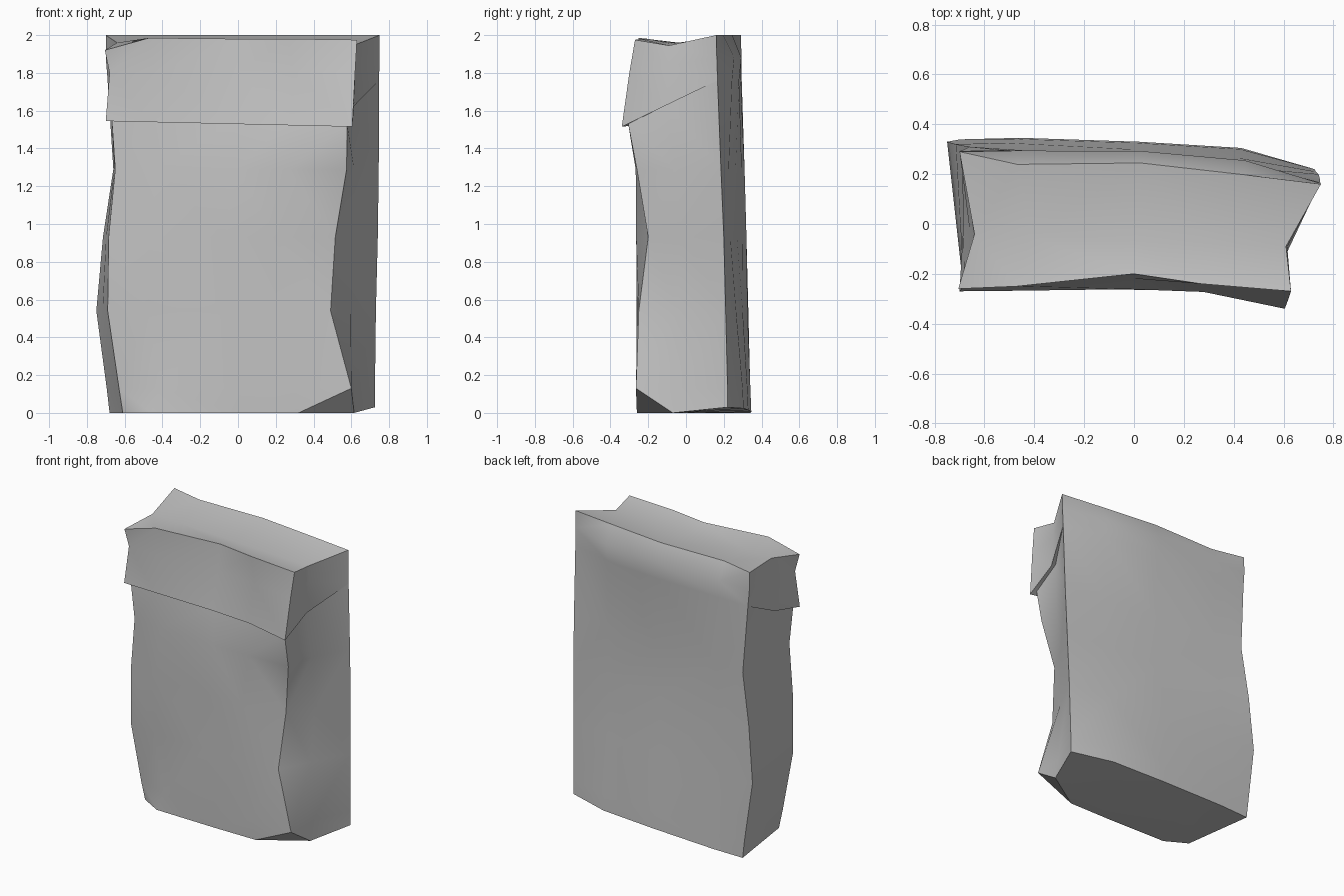
import bpy
import bmesh
import math
from mathutils import Vector

if "Cube" in bpy.data.objects:
    bpy.data.objects.remove(bpy.data.objects["Cube"], do_unlink=True)

GREY = (0.55, 0.55, 0.55, 1)
grey = bpy.data.materials.new("warm_grey")
grey.use_nodes = True
grey.diffuse_color = GREY
grey.node_tree.nodes["Principled BSDF"].inputs["Base Color"].default_value = GREY

FRONT = (0.18, 0.52, 0.75)   # column positions, left to right across the front
BACK = (0.21, 0.5, 0.84)     # column positions, right to left across the back
BACK_SIDE = range(6, 11)     # ring points along the back
HOLLOW = 0.615               # the right side is dented in to this width


def ring(fl, fr, br, bl, front=(0, 0, 0), back=(0, 0, 0), moved=None):
    """Twelve points around: front edge, right middle, back edge, left middle."""
    fl, fr, br, bl = map(Vector, (fl, fr, br, bl))
    points = [fl] + [fl.lerp(fr, t) + Vector((0, d, 0)) for t, d in zip(FRONT, front)]
    points += [fr, fr.lerp(br, 0.45), br]
    points += [br.lerp(bl, t) + Vector((0, d, 0)) for t, d in zip(BACK, back)]
    points += [bl, bl.lerp(fl, 0.55)]
    points[5].x = min(points[5].x, HOLLOW)
    for index, point in (moved or {}).items():
        points[index] = Vector(point)
    return points


def inside(points, rise):
    """The same ring drawn in at the front and sides, with the back kept in place."""
    return [p.copy() if i in BACK_SIDE else Vector((p.x * 0.955, p.y * 0.9, p.z + rise))
            for i, p in enumerate(points)]


def cap(bm, verts):
    """Close a ring with two strips that meet on the line between the side middles."""
    front, back = verts[:5], verts[6:11][::-1]
    left, right = verts[11], verts[5]
    middle = [bm.verts.new(left.co.lerp(right.co, t)) for t in FRONT]
    for edge in (front, back):
        bm.faces.new((left, edge[0], edge[1], middle[0]))
        bm.faces.new((middle[0], edge[1], edge[2], middle[1]))
        bm.faces.new((middle[1], edge[2], edge[3], middle[2]))
        bm.faces.new((middle[2], edge[3], edge[4], right))


def loft(name, rings, cap_row, open_back=False):
    bm = bmesh.new()
    rows = [[bm.verts.new(p) for p in r] for r in rings]
    for low, high in zip(rows, rows[1:]):
        for i in range(len(low)):
            j = (i + 1) % len(low)
            if not (open_back and i in BACK_SIDE and j in BACK_SIDE):
                bm.faces.new((low[i], low[j], high[j], high[i]))
    cap(bm, rows[cap_row])
    bmesh.ops.remove_doubles(bm, verts=bm.verts, dist=0.0005)
    bmesh.ops.triangulate(bm, faces=bm.faces, quad_method="SHORT_EDGE")
    bmesh.ops.recalc_face_normals(bm, faces=bm.faces)
    mesh = bpy.data.meshes.new(name)
    bm.to_mesh(mesh)
    bm.free()
    mesh.materials.append(grey)
    obj = bpy.data.objects.new(name, mesh)
    bpy.context.collection.objects.link(obj)
    bpy.ops.object.select_all(action="DESELECT")
    obj.select_set(True)
    bpy.context.view_layer.objects.active = obj
    bpy.ops.object.shade_smooth_by_angle(angle=math.radians(35))


# Flap rings: folded top that overhangs the front and slopes up along both sides
hem = ring((-0.7, -0.27, 1.545), (0.605, -0.34, 1.515), (0.747, 0.167, 1.76), (-0.69, 0.295, 1.76),
           front=(0.015, 0.045, 0.05), back=(0.05, 0.05, 0.015), moved={11: (-0.685, -0.01, 1.61)})
fold = ring((-0.68, -0.245, 1.8), (0.62, -0.3, 1.8), (0.749, 0.163, 1.88), (-0.7, 0.293, 1.88),
            front=(0.005, 0.055, 0.045), back=(0.065, 0.065, 0.022), moved={11: (-0.66, -0.02, 1.82)})
rim = ring((-0.705, -0.26, 1.92), (0.63, -0.27, 1.975), (0.75, 0.16, 2), (-0.7, 0.29, 2),
           back=(0.01, 0.02, -0.03),
           moved={1: (-0.47, -0.25, 1.985), 2: (0, -0.2, 1.98), 3: (0.27, -0.24, 1.98),
                  5: (0.61, -0.09, 1.945), 11: (-0.64, -0.04, 1.96)})

# Body: worn block, hollow across the back, with a chipped front corner at the foot
chip = (0.32, -0.26, 0)
body = [ring((-0.61, -0.165, 0), chip, (0.725, 0.22, 0.03), (-0.68, 0.34, 0), back=(0.06, 0.05, 0.025),
             moved={1: (-0.46, -0.25, 0), 2: (0, -0.26, 0), 3: chip, 5: (0.615, -0.07, 0)})]
sections = [
    (0.13, (-0.63, -0.18), (0.6, -0.265), (0.725, 0.22), (-0.695, 0.34),
     (-0.05, -0.04, -0.02), (0.055, 0.045, 0.02)),
    (0.54, (-0.69, -0.21), (0.49, -0.25), (0.73, 0.21), (-0.75, 0.33),
     (-0.04, -0.03, -0.02), (0.03, 0.03, 0.015)),
    (0.93, (-0.685, -0.215), (0.515, -0.2), (0.74, 0.2), (-0.715, 0.32),
     (-0.035, -0.055, -0.06), (0.01, 0.01, 0)),
    (1.29, (-0.65, -0.225), (0.575, -0.26), (0.745, 0.185), (-0.66, 0.31),
     (-0.025, -0.02, -0.015), (0.015, 0.015, 0.005)),
]
for z, *corners, front, back in sections:
    body.append(ring(*[(x, y, z) for x, y in corners], front=front, back=back))
body += [inside(hem, 0.015), inside(fold, -0.04), inside(rim, -0.08)]
loft("body", body, 0)

# Flap: laid over the front, sides and top, meeting the body along the back rim
loft("top_flap", [inside(hem, 0.015), hem, fold, rim], 3, open_back=True)
